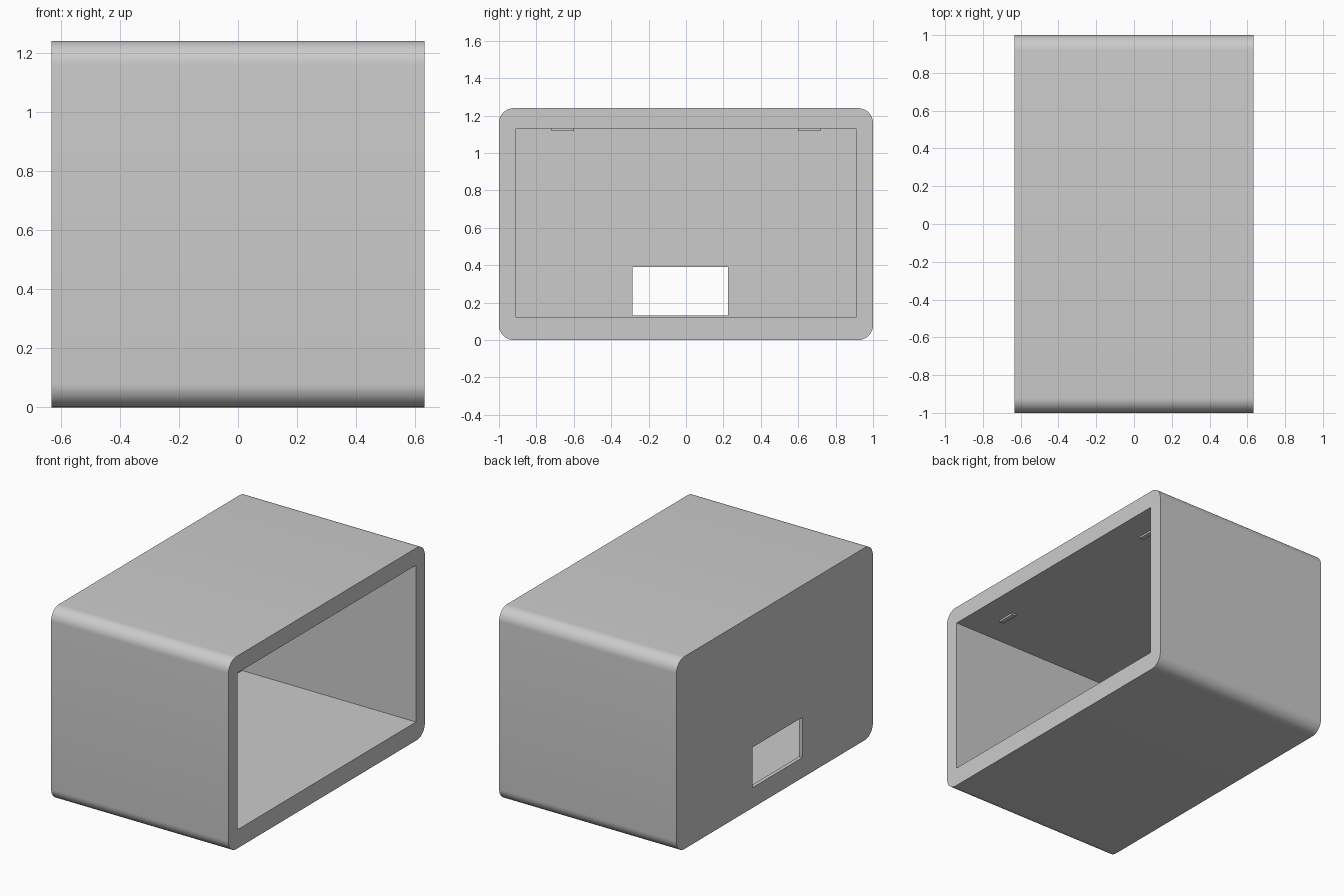
import bpy, bmesh, math

cube = bpy.data.objects.get("Cube")
if cube:
    bpy.data.objects.remove(cube, do_unlink=True)

grey = bpy.data.materials.new("light_grey")
grey.use_nodes = True
COLOUR = (0.6, 0.6, 0.6, 1)
grey.diffuse_color = COLOUR
grey.node_tree.nodes["Principled BSDF"].inputs["Base Color"].default_value = COLOUR


def box(name, x, y, z, round_radius=0):
    """Box from (min, max) ranges, optionally rounding the edges that run along x."""
    bm = bmesh.new()
    bmesh.ops.create_cube(bm, size=1)
    for v in bm.verts:
        v.co = [r[0] if c < 0 else r[1] for c, r in zip(v.co, (x, y, z))]
    if round_radius:
        edges = [e for e in bm.edges if abs(e.verts[0].co.x - e.verts[1].co.x) > 0.01]
        bmesh.ops.bevel(bm, geom=edges, offset=round_radius, segments=10,
                        profile=0.5, affect='EDGES')
    mesh = bpy.data.meshes.new(name)
    bm.to_mesh(mesh)
    bm.free()
    mesh.materials.append(grey)
    obj = bpy.data.objects.new(name, mesh)
    bpy.context.collection.objects.link(obj)
    return obj


def cut(target, cutter):
    mod = target.modifiers.new(cutter.name, 'BOOLEAN')
    mod.operation = 'DIFFERENCE'
    mod.solver = 'EXACT'
    mod.object = cutter
    bpy.context.view_layer.objects.active = target
    bpy.ops.object.modifier_apply(modifier=mod.name)
    bpy.data.objects.remove(cutter, do_unlink=True)


# Housing with rounded long edges
W = 0.632
housing = box("housing", (-W, W), (-1, 1), (0, 1.24), 0.08)

# Hollow interior, open on one side, and the cable window in the thin end wall
cut(housing, box("interior", (-W + 0.025, W + 0.2), (-0.91, 0.91), (0.12, 1.13)))
cut(housing, box("window", (-W - 0.1, -W + 0.1), (-0.285, 0.225), (0.13, 0.39)))

bpy.ops.object.select_all(action='DESELECT')
housing.select_set(True)
bpy.context.view_layer.objects.active = housing
bpy.ops.object.shade_smooth_by_angle(angle=math.radians(30))

# Two small catches under the ceiling near the opening
for name, side in (("front_catch", -1), ("back_catch", 1)):
    y = sorted((side * 0.6, side * 0.72))
    box(name, (0.425, 0.455), y, (1.118, 1.135))
